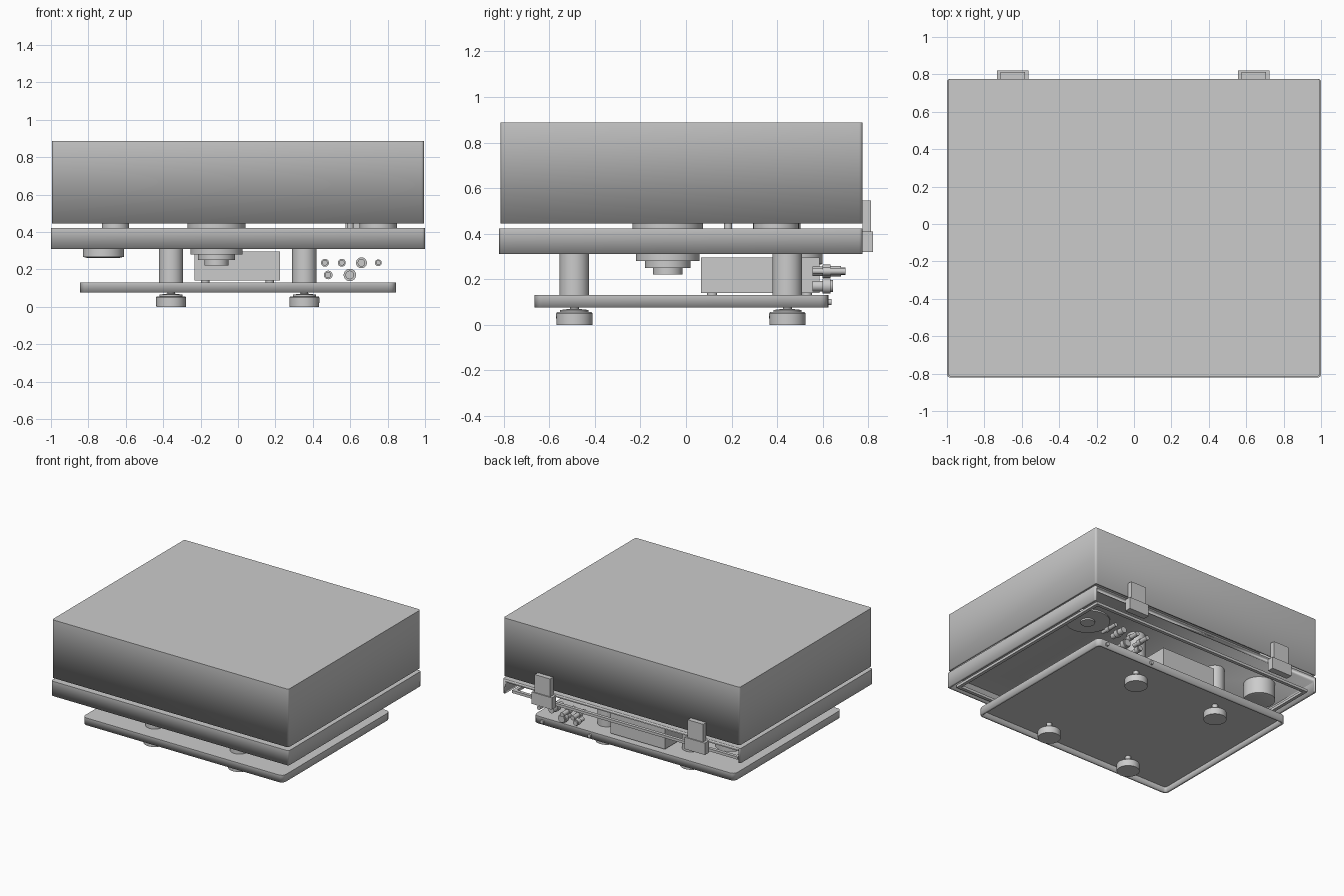
import bpy, bmesh
from math import sin, cos, pi, radians

cube = bpy.data.objects.get("Cube")
if cube:
    bpy.data.objects.remove(cube, do_unlink=True)

grey = bpy.data.materials.new("light_grey")
grey.use_nodes = True
colour = (0.6, 0.6, 0.6, 1)
grey.diffuse_color = colour
grey.node_tree.nodes["Principled BSDF"].inputs["Base Color"].default_value = colour


def finish(name, bm, smooth=False):
    bmesh.ops.recalc_face_normals(bm, faces=bm.faces)
    mesh = bpy.data.meshes.new(name)
    bm.to_mesh(mesh)
    bm.free()
    mesh.materials.append(grey)
    ob = bpy.data.objects.new(name, mesh)
    bpy.context.collection.objects.link(ob)
    if smooth:
        bpy.ops.object.select_all(action='DESELECT')
        ob.select_set(True)
        bpy.context.view_layer.objects.active = ob
        bpy.ops.object.shade_smooth_by_angle(angle=radians(35))
    return ob


def block(name, x, y, z, radius=0, wall=0, open_sides=()):
    """Prism with rounded upright edges; open sides turn it into a shell."""
    bm = bmesh.new()
    steps = 5 if radius else 1
    ring = []
    for q, (cx, cy) in enumerate([(x[1], y[1]), (x[0], y[1]), (x[0], y[0]), (x[1], y[0])]):
        sx = 1 if cx == x[1] else -1
        sy = 1 if cy == y[1] else -1
        for i in range(steps):
            a = q * pi / 2 + (pi / 2) * i / max(steps - 1, 1)
            dx, dy = (radius * cos(a), radius * sin(a)) if radius else (0, 0)
            ring.append(bm.verts.new((cx - sx * radius + dx, cy - sy * radius + dy, z[0])))
    face = bm.faces.new(ring)
    up = bmesh.ops.extrude_face_region(bm, geom=[face], use_keep_orig=True)
    verts = [v for v in up["geom"] if isinstance(v, bmesh.types.BMVert)]
    bmesh.ops.translate(bm, verts=verts, vec=(0, 0, z[1] - z[0]))
    bmesh.ops.recalc_face_normals(bm, faces=bm.faces)
    gone = []
    for f in bm.faces:
        if "bottom" in open_sides and f.normal.z < -0.99:
            gone.append(f)
        if "back" in open_sides and f.normal.y > 0.999:
            gone.append(f)
    bmesh.ops.delete(bm, geom=gone, context='FACES')
    ob = finish(name, bm, radius > 0)
    if wall:
        mod = ob.modifiers.new("wall", 'SOLIDIFY')
        mod.thickness = wall
        mod.offset = -1
        mod.use_even_offset = True
    return ob


def turned(name, at, profile, axis='Z'):
    """Lathe (radius, height) points around an upright or front-to-back axis."""
    bm = bmesh.new()
    n = 40
    rings = []
    for r, h in profile:
        ring = []
        for i in range(n):
            u, v = r * cos(2 * pi * i / n), r * sin(2 * pi * i / n)
            p = (at[0] + u, at[1] + v, h) if axis == 'Z' else (at[0] + u, h, at[1] + v)
            ring.append(bm.verts.new(p))
        rings.append(ring)
    for a, b in zip(rings, rings[1:]):
        for i in range(n):
            j = (i + 1) % n
            bm.faces.new((a[i], a[j], b[j], b[i]))
    bm.faces.new(rings[0])
    bm.faces.new(rings[-1])
    return finish(name, bm, True)


# Cover and main chassis
block("dust_cover", (-0.995, 0.995), (-0.815, 0.775), (0.445, 0.887), 0.015, 0.015, ("bottom",))
block("plinth", (-1, 1), (-0.82, 0.775), (0.31, 0.422), 0.015, 0.018, ("bottom", "back"))
for y in (-0.78, 0.71):
    block("plinth_cross_rail", (-0.95, 0.95), (y, y + 0.025), (0.31, 0.33))
for x in (-0.95, 0.925):
    block("plinth_side_rail", (x, x + 0.025), (-0.755, 0.71), (0.31, 0.33))

# Hinges on the back
for x in (-0.648, 0.64):
    block("hinge_lower", (x - 0.085, x + 0.085), (0.77, 0.82), (0.32, 0.41))
    block("hinge_upper", (x - 0.065, x + 0.065), (0.775, 0.812), (0.41, 0.545))

# Platter, bearing and parts on the deck
hub = (-0.115, -0.08)
turned("platter", hub, [(0.155, 0.42), (0.155, 0.445), (0.7, 0.45), (0.7, 0.51)])
turned("bearing_housing", hub, [(0.065, 0.22), (0.065, 0.25), (0.1, 0.25), (0.1, 0.28),
                                (0.14, 0.28), (0.14, 0.405)])
arm = (0.75, 0.395)
turned("arm_base", arm, [(0.1, 0.42), (0.1, 0.46), (0.05, 0.46), (0.05, 0.55)])
turned("arm_mount_plate", arm, [(0.05, 0.38), (0.05, 0.392), (0.155, 0.392), (0.155, 0.405)])
turned("arm_rest", (0.6, 0.185), [(0.018, 0.42), (0.018, 0.54)])
block("tone_arm", (0.6, 0.62), (-0.3, 0.4), (0.54, 0.555))
block("arm_bridge", (0.6, 0.77), (0.38, 0.4), (0.54, 0.555))

# Motor
turned("motor", (-0.72, 0.49), [(0.09, 0.262), (0.11, 0.267), (0.11, 0.405)])
turned("motor_pulley", (-0.655, 0.43), [(0.073, 0.42), (0.073, 0.46)])

# Lower tray with pillars and feet
block("base_tray", (-0.845, 0.845), (-0.665, 0.625), (0.075, 0.13), 0.035, 0.018, ("bottom",))
for x in (-0.358, 0.355):
    for y in (-0.49, 0.445):
        turned("pillar", (x, y), [(0.065, 0.125), (0.065, 0.405)])
        turned("foot", (x, y), [(0.079, 0), (0.08, 0.05), (0.075, 0.056), (0.062, 0.056),
                                (0.062, 0.065), (0.02, 0.07), (0.02, 0.115)])

# Power supply box
block("supply_box", (-0.232, 0.225), (0.065, 0.585), (0.14, 0.295))
for x in (-0.175, 0.17):
    for y in (0.115, 0.53):
        turned("supply_box_foot", (x, y), [(0.022, 0.128), (0.022, 0.141)])

# Sockets at the back: x, z, radius, length
for x, z, r, tip in ((0.465, 0.235, 0.021, 0.7), (0.555, 0.235, 0.021, 0.7),
                     (0.66, 0.235, 0.029, 0.68), (0.75, 0.235, 0.018, 0.7),
                     (0.482, 0.17, 0.023, 0.645), (0.598, 0.17, 0.033, 0.645)):
    turned("socket", (x, z), [(r * 0.7, 0.555), (r * 0.7, 0.6), (r, 0.6), (r, 0.635),
                              (r * 0.8, 0.635), (r * 0.8, tip)], 'Y')
for x in (0.37, 0.77):
    turned("tray_screw", (x, 0.1), [(0.014, 0.62), (0.014, 0.638)], 'Y')
